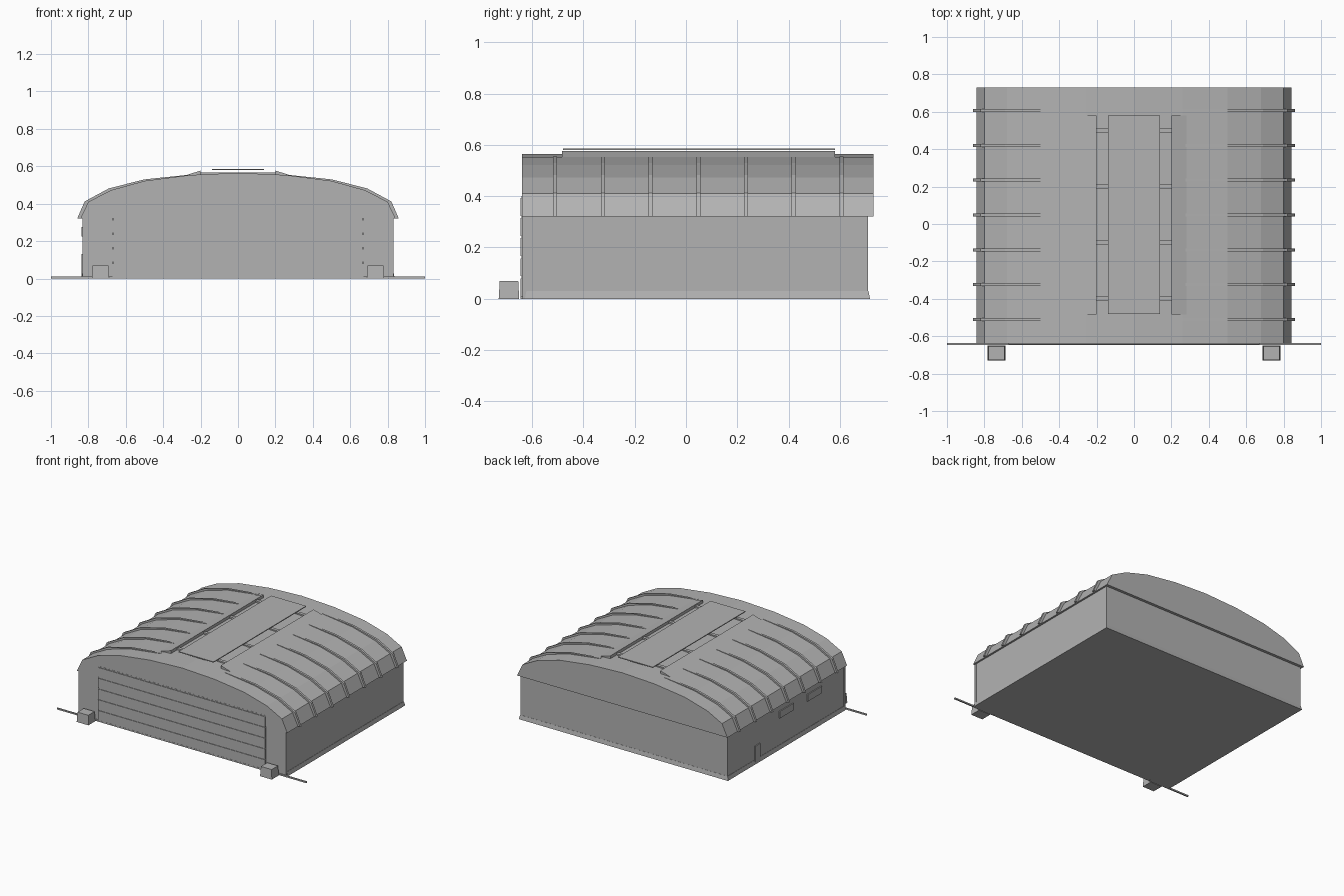
import bpy, bmesh

if "Cube" in bpy.data.objects:
    bpy.data.objects.remove(bpy.data.objects["Cube"])

grey = bpy.data.materials.new("plain grey")
grey.use_nodes = True
grey.diffuse_color = (0.45, 0.45, 0.45, 1)
grey.node_tree.nodes["Principled BSDF"].inputs["Base Color"].default_value = grey.diffuse_color


def finish(name, bm):
    bmesh.ops.recalc_face_normals(bm, faces=bm.faces)
    mesh = bpy.data.meshes.new(name)
    bm.to_mesh(mesh)
    bm.free()
    mesh.materials.append(grey)
    obj = bpy.data.objects.new(name, mesh)
    bpy.context.collection.objects.link(obj)
    return obj


def box(name, x0, x1, y0, y1, z0, z1, taper=0.0):
    """Axis-aligned box whose top is drawn in by taper."""
    bm = bmesh.new()
    bmesh.ops.create_cube(bm, size=1)
    for v in bm.verts:
        t = taper if v.co.z > 0 else 0
        v.co = (x1 - t if v.co.x > 0 else x0 + t,
                y1 - t if v.co.y > 0 else y0 + t,
                z1 if v.co.z > 0 else z0)
    return finish(name, bm)


def extrude_y(name, profile, y0, y1):
    """Prism from an (x, z) outline, running along y."""
    bm = bmesh.new()
    face = bm.faces.new([bm.verts.new((x, y0, z)) for x, z in profile])
    ext = bmesh.ops.extrude_face_region(bm, geom=[face])
    for v in ext["geom"]:
        if isinstance(v, bmesh.types.BMVert):
            v.co.y = y1
    return finish(name, bm)


def mirrored(profile):
    return [(-x, z) for x, z in profile]


# Walls and flared skirting
box("walls", -0.83, 0.83, -0.625, 0.71, 0, 0.33)
box("skirting", -0.838, 0.838, -0.628, 0.717, 0, 0.03, 0.006)

# Faceted arched roof with solid gables
half = [(0.843, 0.32), (0.80, 0.41), (0.68, 0.472), (0.5, 0.522), (0.26, 0.553)]
extrude_y("roof", half + [(0, 0.565)] + mirrored(half)[::-1], -0.64, 0.73)

# Tapering roof ribs, both sides
rib = [(0.86, 0.32), (0.82, 0.412), (0.69, 0.482), (0.5, 0.53), (0.26, 0.555)]
rib += [(x - 0.01, z - 0.012) for x, z in half[::-1][:-1]] + [(0.83, 0.32)]
for i in range(7):
    y = -0.51 + i * 0.186
    for side, outline in (("left", rib), ("right", mirrored(rib))):
        extrude_y(f"roof_rib_{side}_{i + 1}", outline, y - 0.008, y + 0.008)

# Ridge vent: raised flat panel, sloping side flaps and cross bars
box("vent_panel", -0.14, 0.14, -0.48, 0.58, 0.58, 0.586)
flap = [(0.20, 0.577), (0.28, 0.552), (0.20, 0.55)]
for side, outline in (("left", flap), ("right", mirrored(flap))):
    extrude_y(f"vent_flap_{side}", outline, -0.483, 0.58)
for i in range(4):
    y = -0.4 + i * 0.3
    box(f"vent_bar_{i + 1}", -0.2, 0.2, y - 0.012, y + 0.012, 0.55, 0.567)

# Front: corner pillars, slatted shutter, threshold and bollards
for side, s in (("left", 1), ("right", -1)):
    a, b = sorted((s * 0.67, s * 0.832))
    box(f"front_pillar_{side}", a, b, -0.637, -0.62, 0, 0.32)
    a, b = sorted((s * 0.688, s * 0.782))
    box(f"bollard_{side}", a, b, -0.73, -0.65, 0, 0.07, 0.004)
box("shutter_backing", -0.665, 0.665, -0.641, -0.62, 0, 0.4)
for i in range(5):
    z = 0.01 + i * 0.078
    box(f"shutter_slat_{i + 1}", -0.67, 0.67, -0.645, -0.62, z, z + 0.07)
box("threshold", -1, 1, -0.646, -0.636, 0, 0.01)

# Right wall: small service door and two high windows
box("service_door", -0.837, -0.82, 0.345, 0.40, 0, 0.13)
for i, y in enumerate((0.04, -0.28)):
    box(f"side_window_{i + 1}", -0.837, -0.82, y - 0.08, y + 0.08, 0.225, 0.275)
